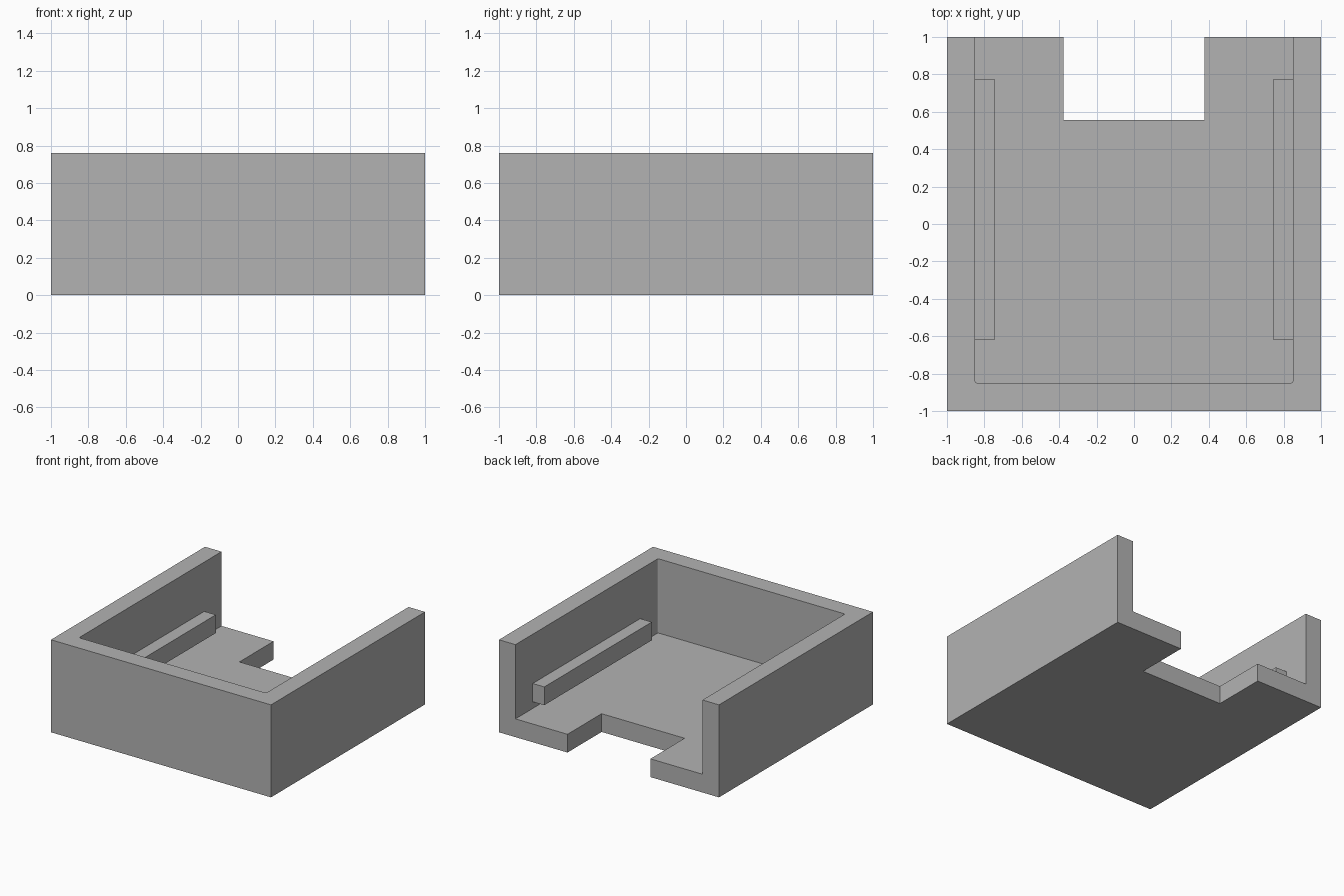
import bpy
import bmesh

cube = bpy.data.objects.get("Cube")
if cube:
    bpy.data.objects.remove(cube, do_unlink=True)

HEIGHT = 0.76
WALL = 0.15      # thickness of walls and floor
INNER = 1 - WALL

grey = bpy.data.materials.new("plain_grey")
grey.use_nodes = True
colour = (0.45, 0.45, 0.45, 1)
grey.diffuse_color = colour
grey.node_tree.nodes["Principled BSDF"].inputs["Base Color"].default_value = colour


def box(name, low, high, round_front=0):
    """Box between two corners, optionally rounding its front upright edges."""
    bm = bmesh.new()
    bmesh.ops.create_cube(bm, size=1)
    for v in bm.verts:
        v.co = [lo if c < 0 else hi for c, lo, hi in zip(v.co, low, high)]
    if round_front:
        edges = [e for e in bm.edges
                 if all(v.co.y == min(w.co.y for w in bm.verts) for v in e.verts)
                 and e.verts[0].co.x == e.verts[1].co.x]
        bmesh.ops.bevel(bm, geom=edges, offset=round_front, segments=4,
                        profile=0.5, affect='EDGES')
    mesh = bpy.data.meshes.new(name)
    bm.to_mesh(mesh)
    bm.free()
    mesh.materials.append(grey)
    obj = bpy.data.objects.new(name, mesh)
    bpy.context.scene.collection.objects.link(obj)
    return obj


def carve(target, cutter):
    """Cut one solid out of another and discard the cutter."""
    cutter.hide_render = True
    mod = target.modifiers.new("carve", 'BOOLEAN')
    mod.operation = 'DIFFERENCE'
    mod.solver = 'EXACT'
    mod.object = cutter
    bpy.context.view_layer.objects.active = target
    bpy.ops.object.modifier_apply(modifier=mod.name)
    bpy.data.objects.remove(cutter, do_unlink=True)


# Tray: solid block, hollowed out and open at the top and back
tray = box("tray", (-1, -1, 0), (1, 1, HEIGHT))
carve(tray, box("cavity_cutter", (-INNER, -INNER, WALL), (INNER, 1.2, 1), 0.012))

# Rectangular notch through the back of the floor
carve(tray, box("notch_cutter", (-0.377, 0.557, -0.2), (0.377, 1.2, 0.5)))

# Guide rails on the inner faces of the side walls
for side, name in ((-1, "right_rail"), (1, "left_rail")):
    xs = sorted((side * 0.745, side * (INNER + 0.02)))
    box(name, (xs[0], -0.62, 0.205), (xs[1], 0.776, 0.355))
